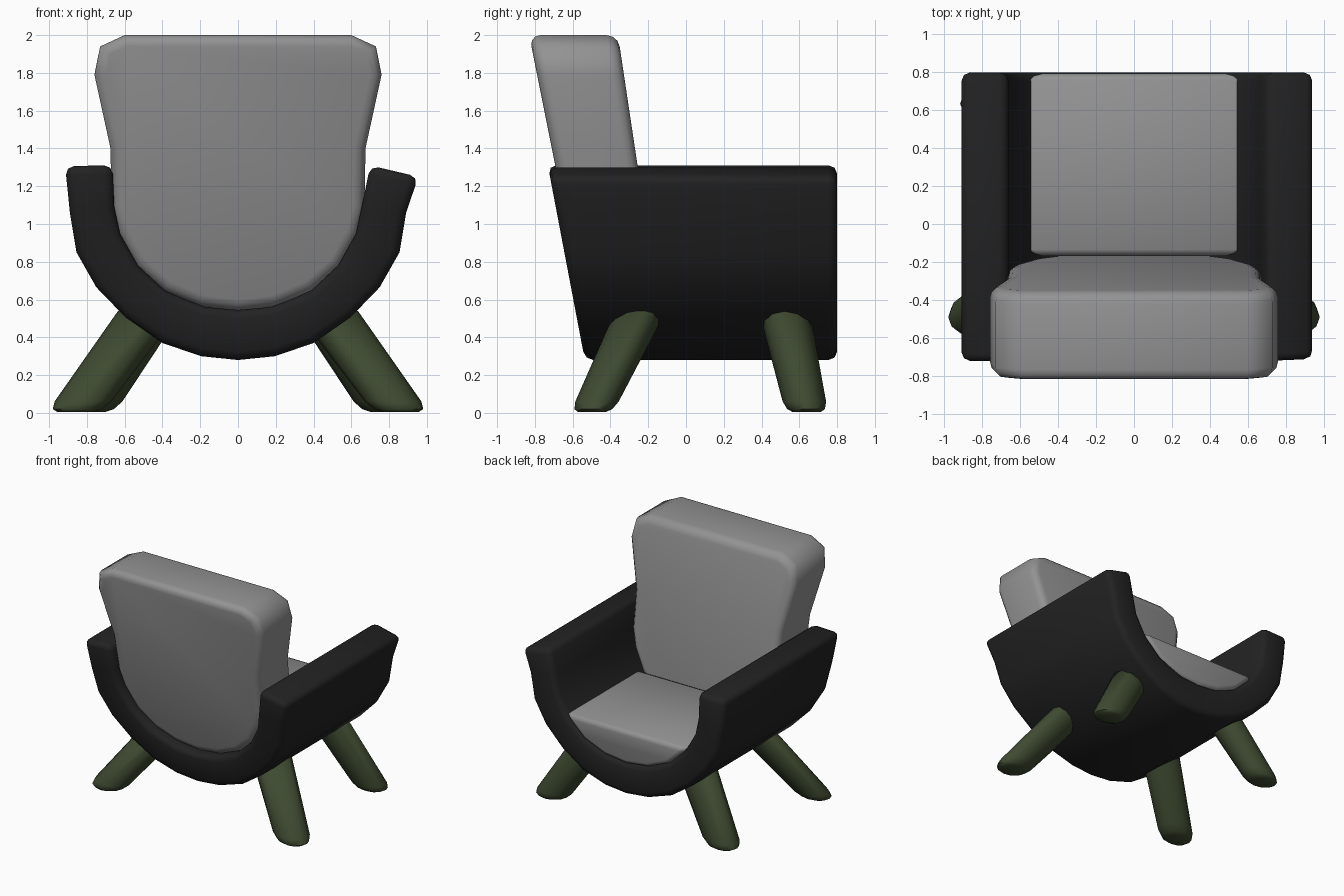
import bpy, bmesh, math

if "Cube" in bpy.data.objects:
    bpy.data.objects.remove(bpy.data.objects["Cube"])


def material(name, rgb):
    m = bpy.data.materials.new(name)
    m.diffuse_color = (*rgb, 1)
    m.use_nodes = True
    m.node_tree.nodes["Principled BSDF"].inputs["Base Color"].default_value = m.diffuse_color
    return m


GREY = material("grey cushion", (0.29, 0.29, 0.29))
BLACK = material("black shell", (0.016, 0.016, 0.016))
GREEN = material("dark green leg", (0.048, 0.068, 0.03))


def finish(bm, name, mat, bevel=0, segments=2, limit=60):
    """Round the sharp edges, then make a smooth shaded object."""
    bmesh.ops.recalc_face_normals(bm, faces=bm.faces)
    if bevel:
        edges = [e for e in bm.edges if e.calc_face_angle(0) > math.radians(limit)]
        bmesh.ops.bevel(bm, geom=edges, offset=bevel, segments=segments,
                        profile=0.5, affect='EDGES', clamp_overlap=True)
    me = bpy.data.meshes.new(name)
    bm.to_mesh(me)
    bm.free()
    me.materials.append(mat)
    ob = bpy.data.objects.new(name, me)
    bpy.context.collection.objects.link(ob)
    bpy.ops.object.select_all(action='DESELECT')
    ob.select_set(True)
    bpy.context.view_layer.objects.active = ob
    bpy.ops.object.shade_smooth_by_angle(angle=math.radians(60))
    return ob


def mirrored(half):
    """Half profile ending at x = 0 -> whole closed profile."""
    return half + [(-x, z) for x, z in reversed(half[:-1])]


def prism(name, profile, back, front, mat, bevel, segments=2):
    """Profile in x/z run along y, with slanted ends given as functions of z."""
    bm = bmesh.new()
    a = [bm.verts.new((x, back(z), z)) for x, z in profile]
    b = [bm.verts.new((x, front(z), z)) for x, z in profile]
    n = len(a)
    bm.faces.new(a)
    bm.faces.new(b)
    for i in range(n):
        j = (i + 1) % n
        bm.faces.new((a[i], a[j], b[j], b[i]))
    return finish(bm, name, mat, bevel, segments)


# curved shell with both armrests, right arm leaning out a little more
outer_half = [(0.89, 1.06), (0.855, 0.85), (0.75, 0.665), (0.595, 0.505),
              (0.40, 0.37), (0.195, 0.30), (0, 0.28)]
inner_half = [(0.655, 1.09), (0.625, 0.95), (0.53, 0.78), (0.39, 0.65),
              (0.29, 0.605), (0.17, 0.56), (0, 0.545)]
outer = [(0.955, 1.25)] + mirrored(outer_half) + [(-0.915, 1.305)]
inner = [(0.70, 1.31)] + mirrored(inner_half) + [(-0.665, 1.312)]
bm = bmesh.new()


def back_y(z):
    return -0.72 + 0.19 * (1.25 - z)


rows = [[bm.verts.new(p) for p in ((xo, back_y(zo), zo), (xo, 0.8, zo),
                                   (xi, 0.8, zi), (xi, back_y(zi), zi))]
        for (xo, zo), (xi, zi) in zip(outer, inner)]
for r, s in zip(rows, rows[1:]):
    for k in range(4):
        m = (k + 1) % 4
        bm.faces.new((r[k], r[m], s[m], s[k]))
bm.faces.new(rows[0])
bm.faces.new(rows[-1])
finish(bm, "shell_with_armrests", BLACK, 0.045)

# backrest cushion, leaning and flared at the top
back_half = [(0.60, 2.0), (0.73, 1.94), (0.76, 1.79), (0.675, 1.40), (0.67, 1.09),
             (0.635, 0.95), (0.54, 0.775), (0.39, 0.645), (0.2, 0.565), (0, 0.54)]
prism("backrest", mirrored(back_half),
      lambda z: -0.69 - 0.2 * (z - 1.3),
      lambda z: -0.255 - 0.15 * (z - 1.3), GREY, 0.06, 3)

# seat cushion filling the bottom of the shell
seat_half = [(0.565, 0.81), (0.39, 0.64), (0.2, 0.56), (0, 0.535)]
prism("seat", mirrored(seat_half), lambda z: -0.17, lambda z: 0.795, GREY, 0.035)


# splayed tapered legs with rounded feet
def leg(name, foot, top):
    bm = bmesh.new()
    n = 12
    rings = []
    # height, x radius, y radius
    for z, rx, ry in ((0.005, 0.095, 0.075), (0.02, 0.13, 0.10),
                      (0.06, 0.15, 0.115), (0.54, 0.165, 0.135)):
        t = z / 0.54
        cx = foot[0] + (top[0] - foot[0]) * t
        cy = foot[1] + (top[1] - foot[1]) * t
        rings.append([bm.verts.new((cx + rx * math.cos(2 * math.pi * i / n),
                                    cy + ry * math.sin(2 * math.pi * i / n), z))
                      for i in range(n)])
    for r, s in zip(rings, rings[1:]):
        for i in range(n):
            j = (i + 1) % n
            bm.faces.new((r[i], r[j], s[j], s[i]))
    bm.faces.new(rings[0])
    bm.faces.new(rings[-1])
    finish(bm, name, GREEN)


for side, sx in (("right", 1), ("left", -1)):
    leg("front_leg_" + side, (sx * 0.865, -0.50), (sx * 0.47, -0.24))
    leg("rear_leg_" + side, (sx * 0.80, 0.64), (sx * 0.46, 0.52))
